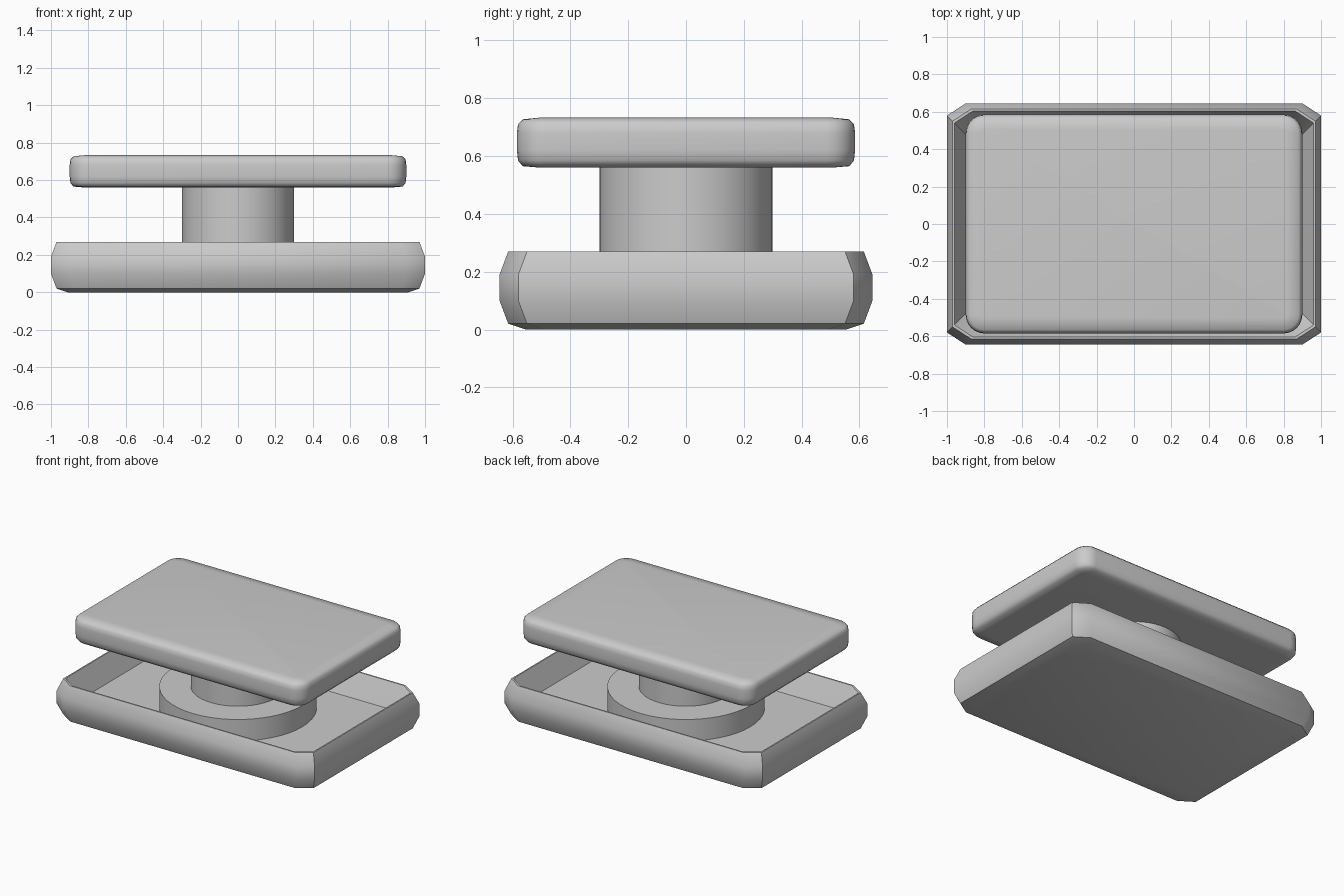
import bpy, bmesh, math

cube = bpy.data.objects.get("Cube")
if cube:
    bpy.data.objects.remove(cube, do_unlink=True)

grey = bpy.data.materials.new("plain_grey")
grey.use_nodes = True
colour = (0.6, 0.6, 0.6, 1)
grey.diffuse_color = colour
grey.node_tree.nodes["Principled BSDF"].inputs["Base Color"].default_value = colour


def corner_outline(hx, hy, cx, cy, steps):
    """Rectangle with elliptical corners; one step gives a chamfer."""
    pts = []
    for quarter, (sx, sy) in enumerate(((1, 1), (-1, 1), (-1, -1), (1, -1))):
        for i in range(steps + 1):
            a = math.pi / 2 * (quarter + i / steps)
            pts.append((sx * (hx - cx) + cx * math.cos(a),
                        sy * (hy - cy) + cy * math.sin(a)))
    return pts


def loft(name, rings, angle):
    """Skin a stack of (outline, z) rings, capped at both ends."""
    bm = bmesh.new()
    loops = [[bm.verts.new((x, y, z)) for x, y in pts] for pts, z in rings]
    for low, high in zip(loops, loops[1:]):
        for i in range(len(low)):
            j = (i + 1) % len(low)
            bm.faces.new((low[i], low[j], high[j], high[i]))
    bm.faces.new(loops[0][::-1])
    bm.faces.new(loops[-1])
    mesh = bpy.data.meshes.new(name)
    bm.to_mesh(mesh)
    bm.free()
    finish(bpy.data.objects.new(name, mesh), angle, True)


def finish(obj, angle, link=False):
    if link:
        bpy.context.collection.objects.link(obj)
    obj.data.materials.clear()
    obj.data.materials.append(grey)
    bpy.ops.object.select_all(action='DESELECT')
    obj.select_set(True)
    bpy.context.view_layer.objects.active = obj
    bpy.ops.object.shade_smooth_by_angle(angle=math.radians(angle))


def cylinder(name, radius, z0, z1):
    bpy.ops.mesh.primitive_cylinder_add(vertices=48, radius=radius, depth=z1 - z0,
                                        location=(0, 0, (z0 + z1) / 2))
    bpy.context.object.name = name
    finish(bpy.context.object, 40)


# Tray base: chamfered outside, narrow rim, recessed floor
tray_profile = [(0.09, 0), (0.03, 0.02), (0, 0.1), (0, 0.19),
                (0.03, 0.27), (0.04, 0.27), (0.11, 0.115)]
loft("tray_base", [(corner_outline(1 - d, 0.645 - d, 0.1, 0.065, 1), z)
                   for d, z in tray_profile], 45)

# Raised disc and central stem
cylinder("raised_disc", 0.5, 0.1, 0.265)
cylinder("stem", 0.3, 0.25, 0.58)

# Top plate: rounded corners with softened edges
plate_profile = [(0.08, 0.56), (0.02, 0.565), (0.004, 0.585), (0, 0.62),
                 (0, 0.68), (0.004, 0.71), (0.02, 0.727), (0.08, 0.733)]
loft("top_plate", [(corner_outline(0.9 - d, 0.585 - d, 0.1 - d, 0.1 - d, 6), z)
                   for d, z in plate_profile], 50)
